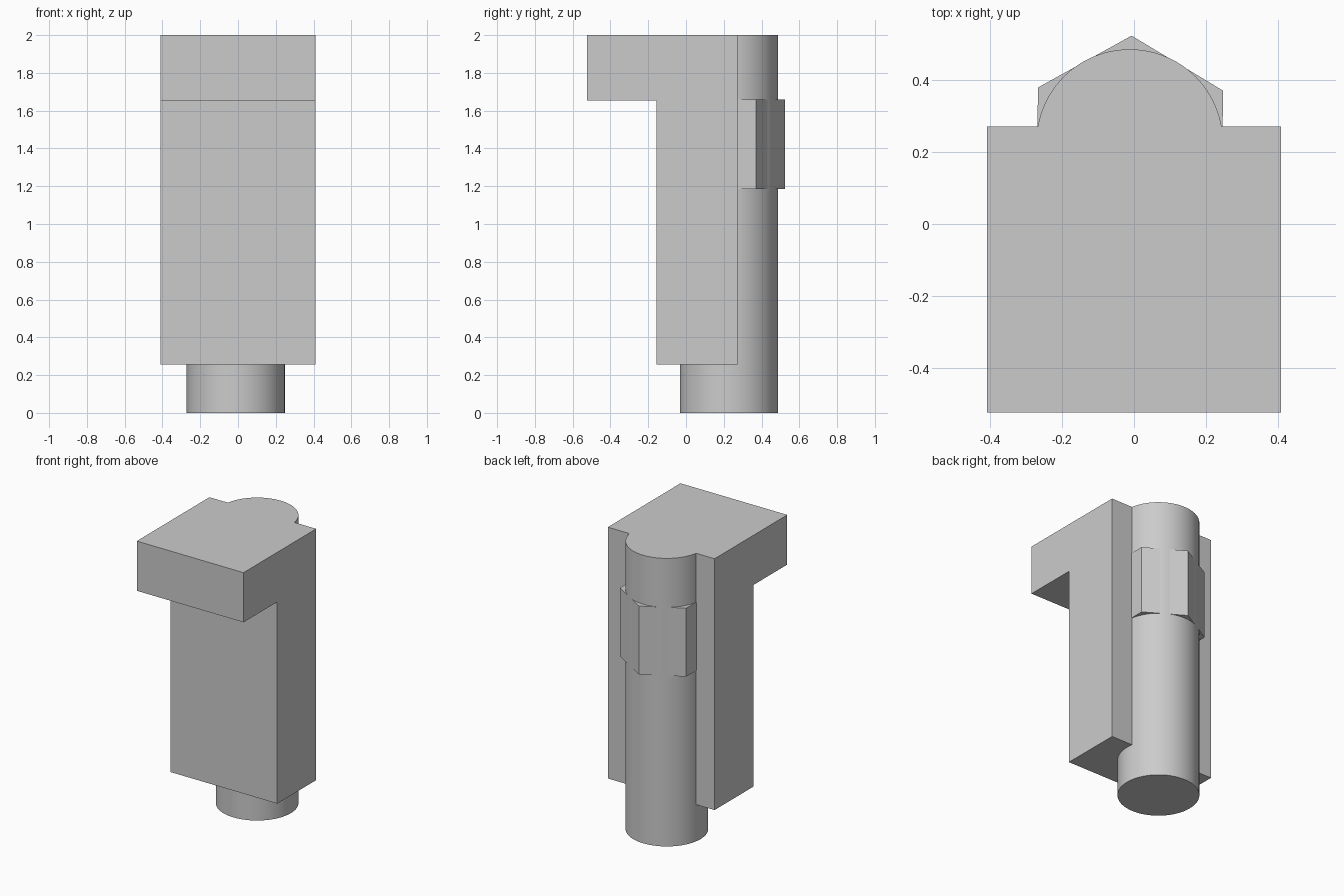
import bpy, bmesh, math
from mathutils import Matrix

cube = bpy.data.objects.get("Cube")
if cube:
    bpy.data.objects.remove(cube, do_unlink=True)

grey = bpy.data.materials.new("plain grey")
grey.use_nodes = True
colour = (0.6, 0.6, 0.6, 1)
grey.diffuse_color = colour
grey.node_tree.nodes["Principled BSDF"].inputs["Base Color"].default_value = colour

AXIS = (-0.012, 0.227)  # centre of the round post


def add_object(name, bm):
    bmesh.ops.recalc_face_normals(bm, faces=bm.faces)
    mesh = bpy.data.meshes.new(name)
    bm.to_mesh(mesh)
    bm.free()
    mesh.materials.append(grey)
    obj = bpy.data.objects.new(name, mesh)
    bpy.context.collection.objects.link(obj)
    return obj


def prism(name, sides, radius, bottom, top, turn=0):
    bm = bmesh.new()
    place = Matrix.Translation((*AXIS, (bottom + top) / 2)) @ Matrix.Rotation(math.radians(turn), 4, "Z")
    bmesh.ops.create_cone(bm, cap_ends=True, segments=sides, radius1=radius,
                          radius2=radius, depth=top - bottom, matrix=place)
    return add_object(name, bm)


# Block with the front overhang: side profile pushed across the width
profile = [(-0.525, 2), (-0.525, 1.655), (-0.155, 1.655),
           (-0.155, 0.255), (0.272, 0.255), (0.272, 2)]
bm = bmesh.new()
side = bm.faces.new([bm.verts.new((-0.41, y, z)) for y, z in profile])
pushed = bmesh.ops.extrude_face_region(bm, geom=[side])["geom"]
bmesh.ops.translate(bm, vec=(0.82, 0, 0),
                    verts=[v for v in pushed if isinstance(v, bmesh.types.BMVert)])
body = add_object("body_with_post", bm)

# Round post, merged into the block
post = prism("post_helper", 96, 0.26, 0, 2)
post.hide_render = True
bpy.context.view_layer.objects.active = body
body.select_set(True)
union = body.modifiers.new("join post", "BOOLEAN")
union.operation = "UNION"
union.solver = "EXACT"
union.object = post
bpy.ops.object.modifier_apply(modifier=union.name)
bpy.data.objects.remove(post, do_unlink=True)
bpy.ops.object.shade_smooth_by_angle(angle=math.radians(30))

# Hexagonal nut around the post, one corner facing the back
prism("hex_nut", 6, 0.298, 1.185, 1.66, turn=-1)
